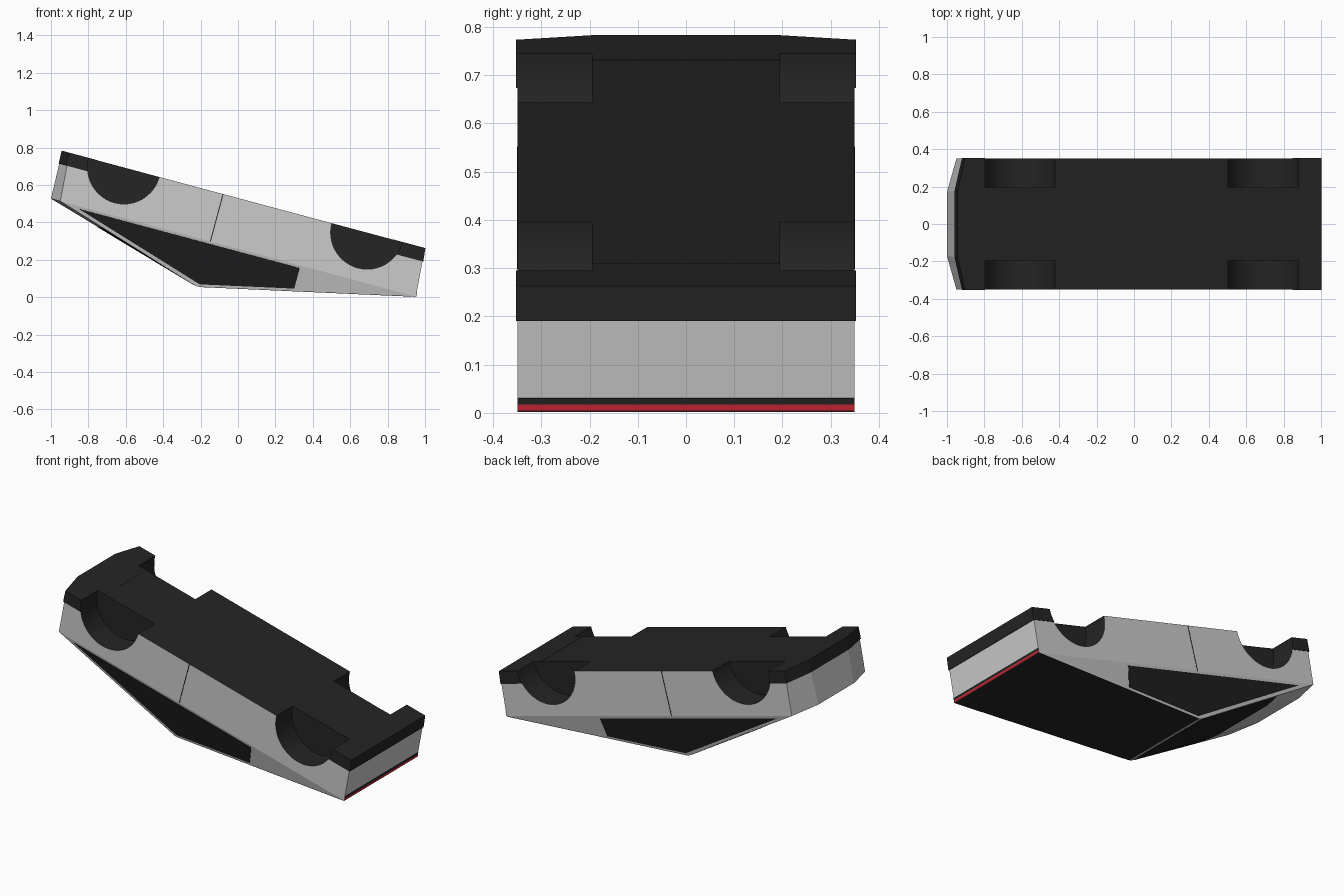
import bpy, bmesh, math
from mathutils import Vector

if "Cube" in bpy.data.objects:
    bpy.data.objects.remove(bpy.data.objects["Cube"])

# Local car frame: u = length from nose, y = width, w = height above the floor.
# The whole car lies on its roof, pitched by 15 degrees.
C, S = math.cos(math.radians(15)), math.sin(math.radians(15))


def place(p):
    u, y, w = p
    return Vector((-0.94 + u * C - w * S, y, 0.782 - u * S - w * C))


def material(name, rgb):
    m = bpy.data.materials.new(name)
    m.diffuse_color = (*rgb, 1)
    m.use_nodes = True
    m.node_tree.nodes["Principled BSDF"].inputs["Base Color"].default_value = m.diffuse_color
    return m


black = material("black_trim", (0.018, 0.018, 0.018))
glass = material("dark_glass", (0.014, 0.014, 0.015))
red = material("tail_red", (0.6, 0.02, 0.035))


def build(name, verts, faces, mats=(), black_faces=()):
    bm = bmesh.new()
    vs = [bm.verts.new(place(v)) for v in verts]
    for i, f in enumerate(faces):
        bm.faces.new([vs[k] for k in f]).material_index = int(i in black_faces)
    bmesh.ops.recalc_face_normals(bm, faces=bm.faces)
    me = bpy.data.meshes.new(name)
    bm.to_mesh(me)
    bm.free()
    for m in mats:
        me.materials.append(m)
    ob = bpy.data.objects.new(name, me)
    bpy.context.collection.objects.link(ob)
    return ob


def loft(name, a, b, mats):
    n = len(a)
    faces = [range(n), range(n, 2 * n)]
    faces += [(i, (i + 1) % n, n + (i + 1) % n, n + i) for i in range(n)]
    return build(name, list(a) + list(b), faces, mats)


def panel(name, pts, mat, t=0.0025):
    # thin plate straddling a body surface
    p = [Vector(q) for q in pts]
    n = (p[1] - p[0]).cross(p[2] - p[0]).normalized() * t
    return loft(name, [q + n for q in p], [q - n for q in p], [mat])


def plan(u_nose, y_nose, u_corner, y_side, u_tail, w):
    half = [(u_nose, y_nose, w), (u_corner, y_side, w), (u_tail, y_side, w)]
    return half + [(u, -y, z) for u, y, z in reversed(half)]


# Body shell: floor outline, belt outline and the roof peak
W, BELT, PEAK_U, PEAK_W, PEAK_Y = 0.349, 0.262, 0.883, 0.514, 0.287
floor = plan(0, 0.18, 0.04, W, 2.008, 0)
belt = plan(0.008, 0.17, 0.06, W, 2.028, BELT)
peak = [(PEAK_U, PEAK_Y, PEAK_W), (PEAK_U, -PEAK_Y, PEAK_W)]
faces = [tuple(range(6))] + [(i, (i + 1) % 6, 6 + (i + 1) % 6, 6 + i) for i in range(6)]
faces += [(6, 11, 13, 12), (6, 7, 12), (11, 10, 13),
          (7, 8, 12), (10, 9, 13), (8, 9, 13, 12)]
body = build("body", floor + belt + peak, faces, [None, black], {0})

# Bumpers
front_bumper = loft("front_bumper", plan(-0.003, 0.18, 0.037, 0.352, 0.2, -0.001),
                    plan(-0.001, 0.18, 0.04, 0.352, 0.2, 0.07), [black, black])


def box_ring(u0, u1, y, w):
    return [(u0, -y, w), (u1, -y, w), (u1, y, w), (u0, y, w)]


rear_bumper = loft("rear_bumper", box_ring(1.83, 2.01, 0.352, -0.001),
                   box_ring(1.83, 2.018, 0.352, 0.072), [black, black])

# Wheel wells cut from body and bumpers
for u in (0.342, 1.688):
    for side in (1, -1):
        rings = [[(u + 0.195 * math.cos(k * math.tau / 64), side * y,
                   0.195 * math.sin(k * math.tau / 64)) for k in range(64)]
                 for y in (0.195, 0.42)]
        cutter = loft("wheel_well_cutter", *rings, [None, black])
        for p in cutter.data.polygons:
            p.material_index = 1
        cutter.hide_render = True
        cutter.hide_set(True)
        for ob in (body, front_bumper if u < 1 else rear_bumper):
            mod = ob.modifiers.new("wheel_well", 'BOOLEAN')
            mod.operation = 'DIFFERENCE'
            mod.solver = 'EXACT'
            mod.object = cutter


# Side windows and door seams
def side_y(w):
    return W - (w - BELT) / (PEAK_W - BELT) * (W - PEAK_Y)


for side, label in ((1, "left"), (-1, "right")):
    outline = [(0.167, 0.276), (1.389, 0.276), (1.389, 0.389), (0.895, 0.498)]
    panel(label + "_window", [(u, side * side_y(w), w) for u, w in outline], glass)
    panel(label + "_door_seam", [(u, side * W, w) for u, w in
                                 ((0.888, 0), (0.893, 0), (0.893, BELT), (0.888, BELT))],
          black, 0.001)


# Windscreen: covers the upper part of the slope, including its folded sides
def mix(a, b, t):
    return tuple(p + (q - p) * t for p, q in zip(a, b))


def mirror(p):
    return (p[0], -p[1], p[2])


top = mix(peak[0], belt[0], 0.02)
ridge = mix(peak[0], belt[0], 0.68)
edge = mix(ridge, mix(peak[0], belt[1], 0.68), 0.9)
panel("windscreen", [top, ridge, mirror(ridge), mirror(top)], glass, 0.002)
panel("windscreen_side_left", [top, edge, ridge], glass, 0.002)
panel("windscreen_side_right", [mirror(p) for p in (top, edge, ridge)], glass, 0.002)

# Bed cover
high, low = mix(peak[0], belt[2], 0.01), mix(peak[0], belt[2], 0.997)
panel("bed_cover", [high, low, mirror(low), mirror(high)], black, 0.002)

# Tail light bar with dark strip beneath
for name, w0, w1, mat in (("tail_light", 0.248, 0.262, red), ("tail_strip", 0.235, 0.248, black)):
    a, b = [(2.008 + 0.02 * w / BELT, W, w) for w in (w0, w1)]
    panel(name, [a, b, mirror(b), mirror(a)], mat, 0.002)
